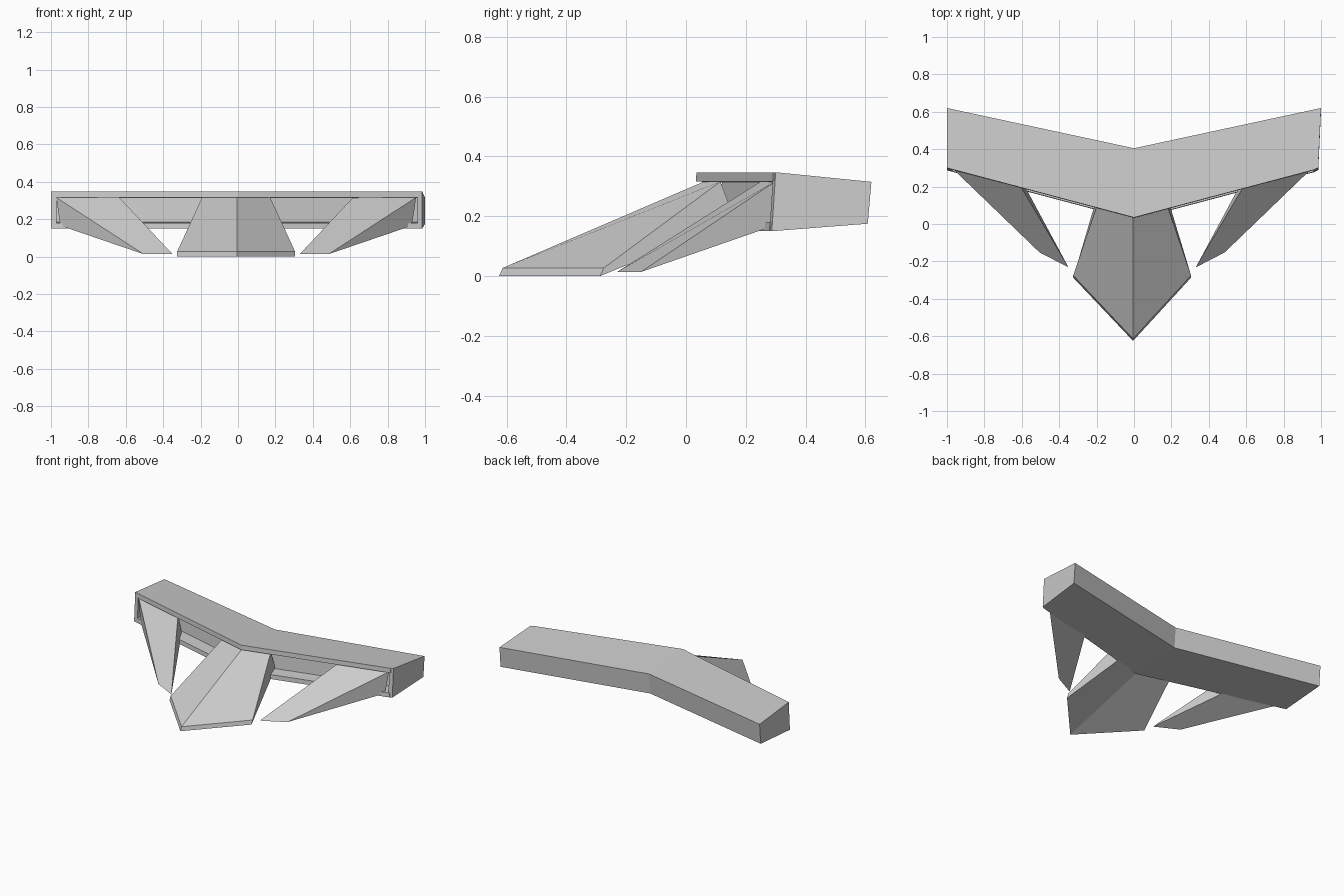
import bpy, bmesh

if "Cube" in bpy.data.objects:
    bpy.data.objects.remove(bpy.data.objects["Cube"])

grey = bpy.data.materials.new("light_grey")
grey.use_nodes = True
grey.diffuse_color = (0.6, 0.6, 0.6, 1)
grey.node_tree.nodes["Principled BSDF"].inputs["Base Color"].default_value = (0.6, 0.6, 0.6, 1)

SHIFT = -0.01  # the wing parts sit slightly off centre


def loft(name, sections):
    """Join matching closed cross-sections and cap both ends."""
    bm = bmesh.new()
    rings = [[bm.verts.new(p) for p in s] for s in sections]
    n = len(rings[0])
    for a, b in zip(rings, rings[1:]):
        for i in range(n):
            j = (i + 1) % n
            bm.faces.new((a[i], a[j], b[j], b[i]))
    bm.faces.new(rings[0][::-1])
    bm.faces.new(rings[-1])
    bmesh.ops.recalc_face_normals(bm, faces=bm.faces)
    mesh = bpy.data.meshes.new(name)
    bm.to_mesh(mesh)
    bm.free()
    mesh.materials.append(grey)
    obj = bpy.data.objects.new(name, mesh)
    bpy.context.collection.objects.link(obj)
    return obj


# Swept channel beam, open at the front
def front(y, x):
    return y + 0.265 * abs(x)


def back(y, x):
    return y + 0.215 * abs(x)


def channel(x):
    return [(x, front(0.035, x), 0.347), (x, back(0.405, x), 0.315),
            (x, back(0.393, x), 0.175), (x, front(0.022, x), 0.15),
            (x, front(0.024, x), 0.18), (x, front(0.11, x), 0.185),
            (x, front(0.12, x), 0.313), (x, front(0.033, x), 0.316)]


loft("channel_beam", [channel(x) for x in (-0.97, 0, 0.97)])


# End plates closing the channel
def plate_section(x, front_x):
    return [(front_x, front(0.035, x), 0.347), (x, back(0.405, x), 0.315),
            (x, back(0.393, x), 0.175), (front_x, front(0.022, x), 0.15)]


loft("right_end_plate", [plate_section(-1, -1), plate_section(-0.97, -0.97)])
loft("left_end_plate", [plate_section(0.97, 0.96), plate_section(1, 0.985)])


# Central pointed wedge with a ridge down the middle
def wedge_section(side):
    return [(SHIFT + side * 0.315, -0.275, 0.027), (SHIFT + side * 0.182, 0.115, 0.316),
            (SHIFT + side * 0.182, 0.165, 0.185), (SHIFT + side * 0.315, -0.287, 0.0)]


ridge = [(-0.005, -0.613, 0.027), (-0.005, 0.06, 0.316),
         (-0.005, 0.115, 0.185), (-0.005, -0.625, 0.0)]
loft("centre_wedge", [wedge_section(-1), ridge, wedge_section(1)])

# Outer fins tapering down to a sharp lower edge
for name, side in (("left_fin", 1), ("right_fin", -1)):
    inner = [(0.34, -0.232, 0.013), (0.625, 0.25, 0.316), (0.605, 0.26, 0.18)]
    outer = [(0.495, -0.152, 0.013), (0.962, 0.298, 0.316), (0.94, 0.285, 0.165)]
    loft(name, [[(SHIFT + side * x, y, z) for x, y, z in s] for s in (inner, outer)])
